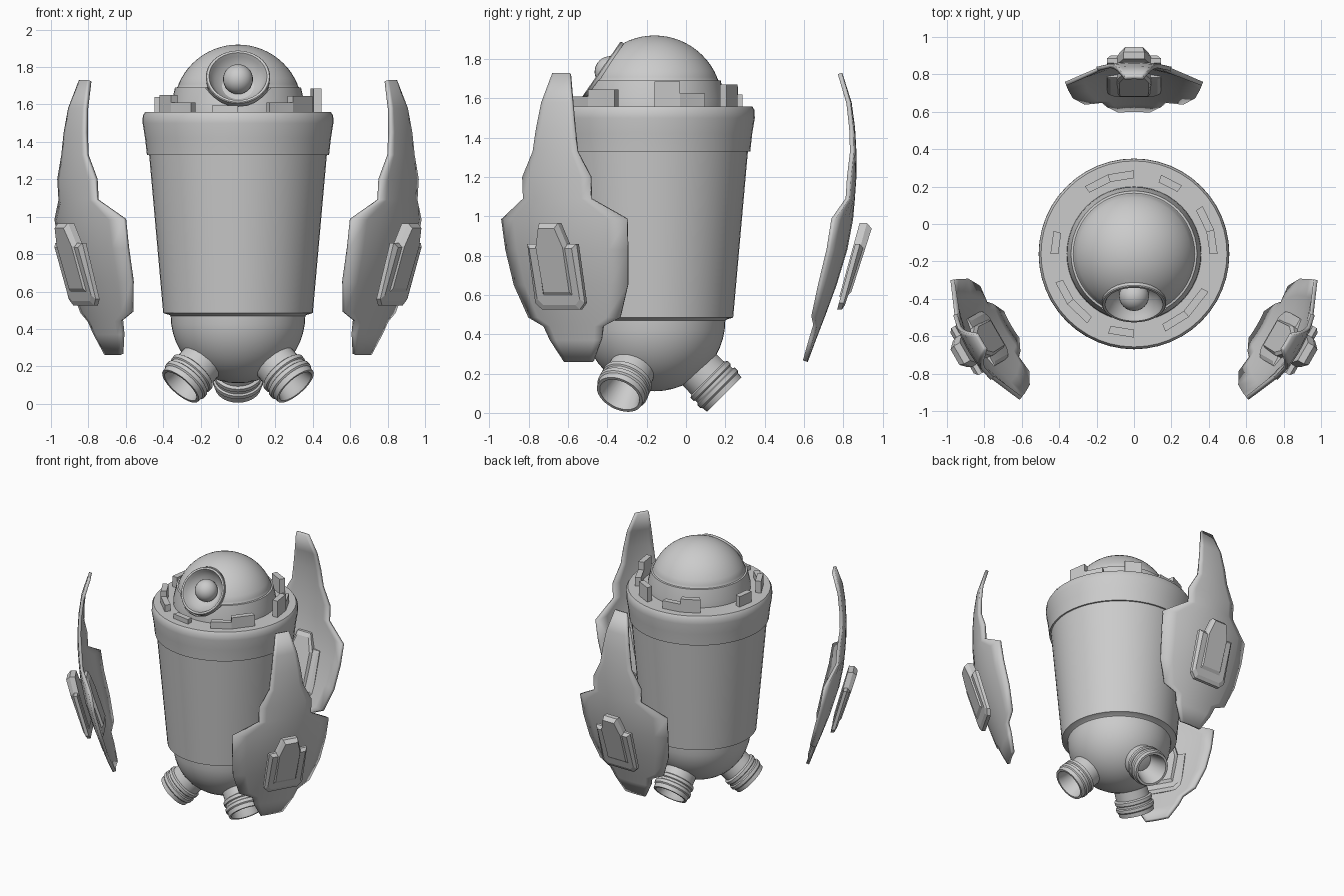
import bpy, bmesh
from math import sin, cos, pi, radians
from mathutils import Vector, Matrix

if "Cube" in bpy.data.objects:
    bpy.data.objects.remove(bpy.data.objects["Cube"])

CY = -0.16  # body axis in y


def make(name, bm, angle=30):
    bmesh.ops.remove_doubles(bm, verts=bm.verts, dist=1e-5)
    me = bpy.data.meshes.new(name)
    bm.to_mesh(me)
    bm.free()
    ob = bpy.data.objects.new(name, me)
    bpy.context.collection.objects.link(ob)
    ob.location = (0, CY, 0)
    bpy.ops.object.select_all(action='DESELECT')
    ob.select_set(True)
    bpy.context.view_layer.objects.active = ob
    bpy.ops.object.shade_smooth_by_angle(angle=radians(angle))
    return ob


def lathe(profile, steps=48):
    """Spin (radius, height) points around z."""
    bm = bmesh.new()
    vs = [bm.verts.new((r, 0, z)) for r, z in profile]
    es = [bm.edges.new(p) for p in zip(vs, vs[1:])]
    bmesh.ops.spin(bm, geom=vs + es, cent=(0, 0, 0), axis=(0, 0, 1), angle=2 * pi, steps=steps)
    bmesh.ops.remove_doubles(bm, verts=bm.verts, dist=1e-5)
    bmesh.ops.recalc_face_normals(bm, faces=bm.faces)
    return bm


def place(bm, origin, axis):
    """Turn the z axis of the mesh to the given axis and move it."""
    q = Vector((0, 0, 1)).rotation_difference(Vector(axis))
    bm.transform(Matrix.Translation(origin) @ q.to_matrix().to_4x4())
    return bm


def arc(r, cz, a0, a1, n):
    return [(r * cos(a0 + (a1 - a0) * i / n), cz + r * sin(a0 + (a1 - a0) * i / n)) for i in range(n + 1)]


# Body: round bottom, tapered barrel, wide collar
bottom = arc(0.36, 0.47, -pi / 2, 0, 12)
make("body", lathe(bottom + [(0.367, 0.475), (0.40, 0.485), (0.475, 1.33), (0.487, 1.33), (0.497, 1.42),
                             (0.51, 1.50), (0.509, 1.54), (0.497, 1.56), (0.30, 1.56)]))

# Dome, cut flat where the eye sits
eye_axis = Vector((0, -0.82, 0.572)).normalized()
dome = lathe([(0.36, 1.555), (0.357, 1.6), (0.337, 1.69), (0.325, 1.692), (0.318, 1.705)]
             + arc(0.345, 1.575, radians(23), pi / 2, 12))
bmesh.ops.bisect_plane(dome, geom=dome.verts[:] + dome.edges[:] + dome.faces[:],
                       plane_co=Vector((0, 0, 1.575)) + eye_axis * 0.302, plane_no=eye_axis, clear_outer=True)
make("dome", dome)

# Eye socket and eyeball
eye_pos = Vector((0, -0.43 - CY, 1.75))
make("eye_socket", place(lathe([(0.168, -0.06), (0.172, -0.005), (0.168, 0), (0.155, 0), (0.145, -0.02),
                                (0.125, -0.06), (0.085, -0.09), (0, -0.1)], 36), eye_pos, eye_axis))
ball = bmesh.new()
bmesh.ops.create_uvsphere(ball, u_segments=24, v_segments=16, radius=0.08)
ball.transform(Matrix.Translation((0, -0.385 - CY, 1.735)))
make("eyeball", ball)

# Raised blocks on the collar: start angle, end angle, height
blocks = [(0, 17, .125), (17, 35, .065), (55, 71, .11), (90, 108, .06), (108, 126, .1), (164, 180, .08),
          (200, 217, .09), (217, 236, .05), (252, 270, .035), (292, 311, .05), (311, 333, .085)]
bm = bmesh.new()
for a0, a1, h in blocks:
    ring = []
    for r in (0.405, 0.447):
        for a in (a0, a1) if r < 0.42 else (a1, a0):
            ring.append(bm.verts.new((r * cos(radians(a)), r * sin(radians(a)), 1.55)))
    f = bm.faces.new(ring)
    top = bmesh.ops.extrude_face_region(bm, geom=[f])
    bmesh.ops.translate(bm, vec=(0, 0, h + 0.01), verts=[v for v in top['geom'] if isinstance(v, bmesh.types.BMVert)])
bmesh.ops.recalc_face_normals(bm, faces=bm.faces)
me = bpy.data.meshes.new("collar_blocks")
bm.to_mesh(me)
bm.free()
ob = bpy.data.objects.new("collar_blocks", me)
bpy.context.collection.objects.link(ob)
ob.location = (0, CY, 0)

# Shield panel shape: half width, height; and distance from the axis by height
outline = [(.05, 1.73), (.09, 1.58), (.112, 1.45), (.13, 1.33), (.2, 1.2), (.2, 1.09), (.37, .985), (.36, .83),
           (.335, .65), (.27, .485), (.175, .44), (.15, .37), (.085, .26)]
curve = [(1.73, .795), (1.6, .84), (1.4, .867), (1.2, .867), (1.0, .853), (.8, .815), (.6, .75), (.4, .672), (.26, .62)]


def depth(z):
    for (z0, y0), (z1, y1) in zip(curve, curve[1:]):
        if z >= z1 - 1e-6:
            return y0 + (y1 - y0) * (z0 - z) / (z0 - z1) - CY


def panel():
    bm = bmesh.new()
    n = 8
    rows = [[bm.verts.new((w * (2 * i / n - 1), depth(z) - 0.66 * (w * (2 * i / n - 1)) ** 2, z))
             for i in range(n + 1)] for w, z in outline]
    for a, b in zip(rows, rows[1:]):
        for i in range(n):
            bm.faces.new((a[i], a[i + 1], b[i + 1], b[i]))
    return bm


def plate(half, off0, off1):
    """Tilted plate with a chamfered face, from a half outline (x, z)."""
    bm = bmesh.new()
    pts = half + [(-x, z) for x, z in reversed(half)]
    cz = (half[0][1] + half[-1][1]) / 2
    lip = off1 - 0.4 * (off1 - off0)
    loops = []
    for off, s in ((off0, 1), (lip, 1), (off1, 0.86)):
        loops.append([bm.verts.new((x * s, 0.725 - CY + 0.276 * (z - 0.53) + off, cz + (z - cz) * s)) for x, z in pts])
    for a, b in zip(loops, loops[1:]):
        for i in range(len(pts)):
            j = (i + 1) % len(pts)
            bm.faces.new((a[i], a[j], b[j], b[i]))
    bm.faces.new(loops[0])
    bm.faces.new(loops[-1])
    bmesh.ops.recalc_face_normals(bm, faces=bm.faces)
    return bm


badge = [(.055, .965), (.092, .85), (.088, .59)]
frame = [(.09, .86), (.145, .86), (.145, .56), (.11, .525)]
thruster = [(0.07, 0.16), (0.1, 0.02), (0.108, 0), (0.124, 0), (0.127, 0.03), (0.135, 0.038), (0.135, 0.06),
            (0.125, 0.066), (0.125, 0.082), (0.133, 0.088), (0.133, 0.11), (0.118, 0.118), (0.116, 0.26)]

# Three sides: back, front left, front right
for side, ang in (("back", 0), ("left", 120), ("right", -120)):
    p = make("shield_" + side, panel())
    mod = p.modifiers.new("thickness", 'SOLIDIFY')
    mod.thickness, mod.offset = 0.022, -1
    parts = [p,
             make("badge_outer_" + side, plate(badge, 0.038, 0.1), 10),
             make("badge_frame_outer_" + side, plate(frame, 0.045, 0.085), 10),
             make("badge_inner_" + side, plate(badge, -0.015, -0.06), 10),
             make("badge_frame_inner_" + side, plate(frame, -0.015, -0.045), 10),
             # Ribbed nozzle pointing down and out
             make("thruster_" + side, place(lathe(thruster, 32), (0, 0.355, 0.093), (0, -1, 1)))]
    for o in parts:
        o.rotation_euler.z = radians(ang)
